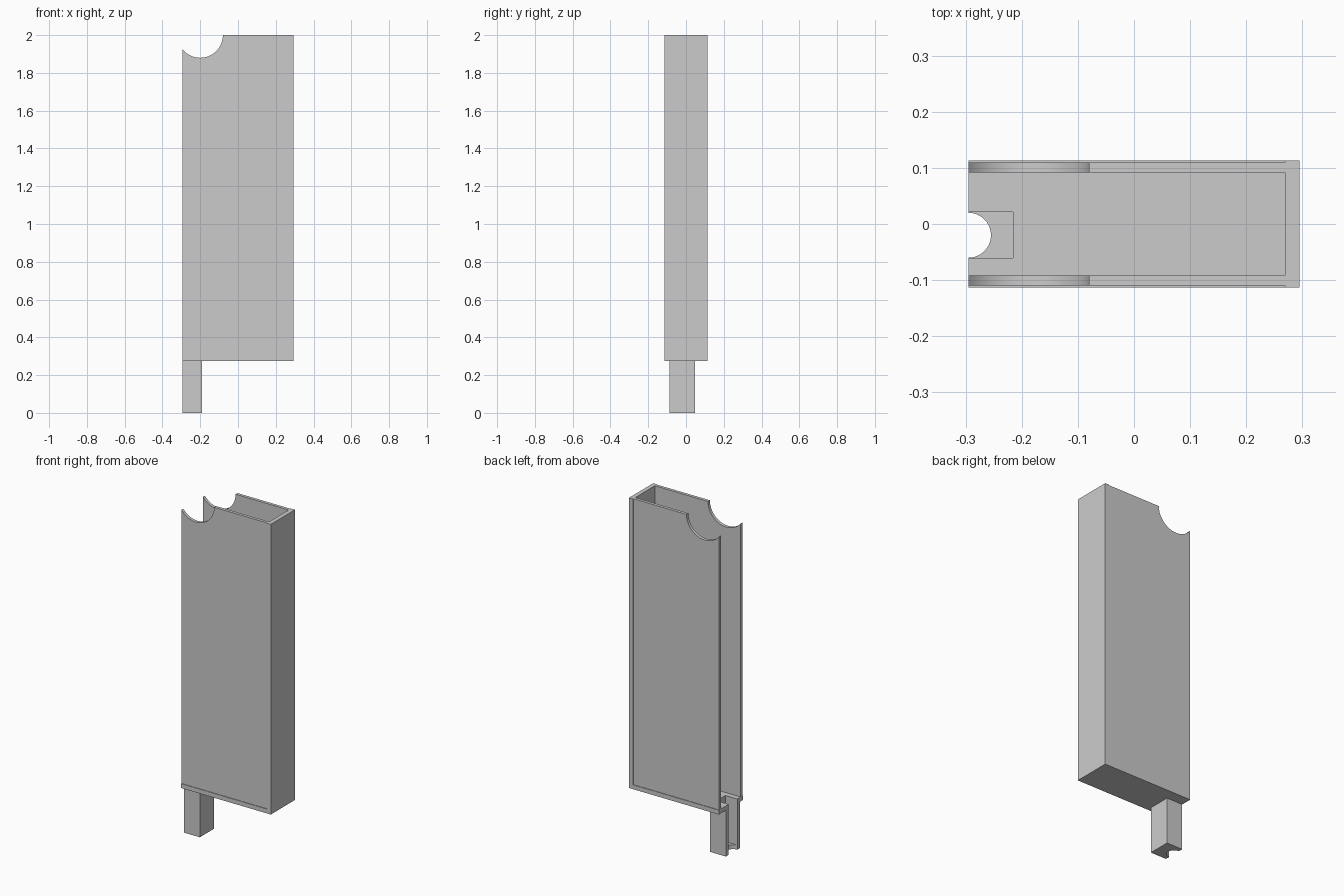
import bpy, bmesh, math
from mathutils import Vector

cube = bpy.data.objects.get("Cube")
if cube:
    bpy.data.objects.remove(cube, do_unlink=True)

grey = bpy.data.materials.new("plain_grey")
grey.use_nodes = True
grey.diffuse_color = (0.6, 0.6, 0.6, 1)
grey.node_tree.nodes["Principled BSDF"].inputs["Base Color"].default_value = grey.diffuse_color

# Main dimensions
X, Y, TOP = 0.295, 0.1135, 2.0      # half width, half depth, height
WALL = 0.026                        # wall thickness
BASE = 0.275                        # underside of the case
FLOOR = BASE + WALL
SIDE_IN, SIDE_OUT = 0.092, 0.11     # recessed side panels
LEG_Y, SLOT, LEG_X = -0.02, 0.041, -0.19


def prism(name, outline, low, high, axis="z"):
    """Extrude a flat outline: (x, y) along z, or (x, z) along y."""
    def place(p, h):
        return Vector((p[0], p[1], h)) if axis == "z" else Vector((p[0], h, p[1]))
    bm = bmesh.new()
    face = bm.faces.new([bm.verts.new(place(p, low)) for p in outline])
    ext = bmesh.ops.extrude_face_region(bm, geom=[face])
    verts = [g for g in ext["geom"] if isinstance(g, bmesh.types.BMVert)]
    bmesh.ops.translate(bm, verts=verts, vec=place((0, 0), high - low))
    bmesh.ops.recalc_face_normals(bm, faces=bm.faces)
    mesh = bpy.data.meshes.new(name)
    bm.to_mesh(mesh)
    bm.free()
    mesh.materials.append(grey)
    obj = bpy.data.objects.new(name, mesh)
    bpy.context.collection.objects.link(obj)
    obj.select_set(True)
    bpy.context.view_layer.objects.active = obj
    bpy.ops.object.shade_smooth_by_angle(angle=math.radians(30))
    obj.select_set(False)
    return obj


def arc(cx, cy, r, start, end, steps=32):
    return [(cx + r * math.cos(start + (end - start) * i / steps),
             cy + r * math.sin(start + (end - start) * i / steps))
            for i in range(steps + 1)]


def channel(x_end, y_low, y_high):
    """Rectangle with the leg slot open towards -x."""
    inner = LEG_X - WALL
    return [(-X, y_low), (x_end, y_low), (x_end, y_high), (-X, y_high),
            (-X, LEG_Y + SLOT), (inner, LEG_Y + SLOT),
            (inner, LEG_Y - SLOT), (-X, LEG_Y - SLOT)]


# Case floor and closed end
prism("case_floor", channel(X, -Y, Y), BASE, FLOOR)
prism("end_wall", [(X - WALL, -Y), (X, -Y), (X, Y), (X - WALL, Y)], FLOOR, TOP)

# Side panels with the round finger notch at the open top corner
notch_x, notch_r = -0.2, 0.12
edge_angle = -math.acos((-X - notch_x) / notch_r)
side = [(-X, FLOOR), (X - WALL, FLOOR), (X - WALL, TOP)]
side += arc(notch_x, TOP, notch_r, 0, edge_angle)
for name, s in (("front_panel", -1), ("back_panel", 1)):
    prism(name, side, min(s * SIDE_IN, s * SIDE_OUT), max(s * SIDE_IN, s * SIDE_OUT), "y")

# Hollow leg and its foot plate with a half-round cut-out
leg_half = SLOT + WALL
low, high = LEG_Y - leg_half, LEG_Y + leg_half
prism("leg_channel", channel(LEG_X, low, high), WALL, BASE)
foot = [(-X, low), (LEG_X, low), (LEG_X, high), (-X, high)]
foot += arc(-X, LEG_Y, SLOT - 0.001, math.pi / 2, -math.pi / 2)
prism("leg_foot", foot, 0, WALL)
